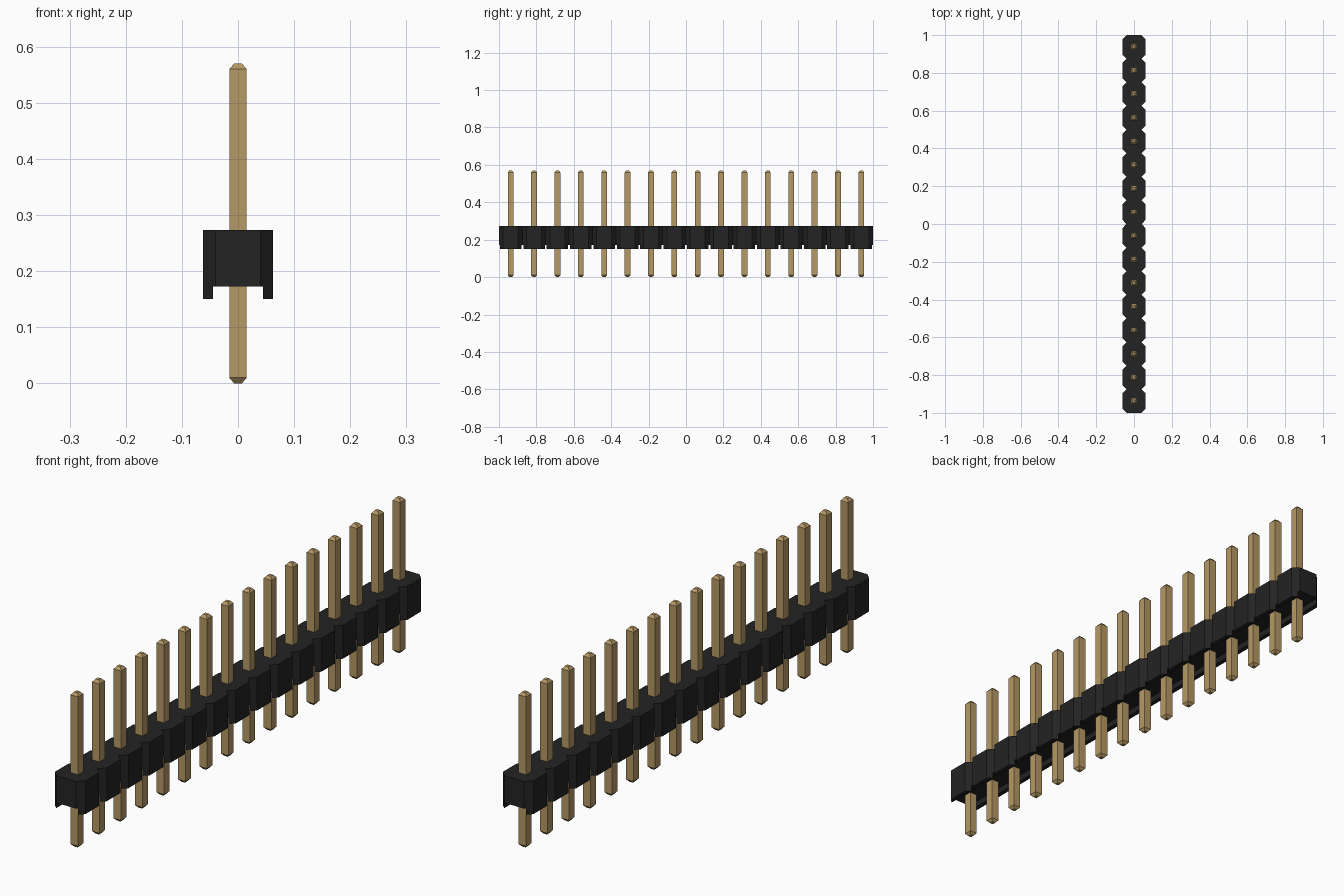
import bpy, bmesh

if "Cube" in bpy.data.objects:
    bpy.data.objects.remove(bpy.data.objects["Cube"])

PINS, PITCH = 16, 0.125
HALF = PITCH / 2


def material(name, rgb):
    m = bpy.data.materials.new(name)
    m.diffuse_color = (*rgb, 1)
    m.use_nodes = True
    m.node_tree.nodes["Principled BSDF"].inputs["Base Color"].default_value = m.diffuse_color
    return m


def make_object(name, bm, mat):
    bmesh.ops.recalc_face_normals(bm, faces=bm.faces)
    mesh = bpy.data.meshes.new(name)
    bm.to_mesh(mesh)
    bm.free()
    mesh.materials.append(mat)
    ob = bpy.data.objects.new(name, mesh)
    bpy.context.collection.objects.link(ob)
    return ob


def loft(bm, rings):
    """Join outlines (lists of points) into a closed solid."""
    rings = [[bm.verts.new(p) for p in r] for r in rings]
    for a, b in zip(rings, rings[1:]):
        n = len(a)
        for i in range(n):
            bm.faces.new((a[i], a[(i + 1) % n], b[(i + 1) % n], b[i]))
    bm.faces.new(rings[0][::-1])
    bm.faces.new(rings[-1])


def square(h, z):
    return [(-h, -h, z), (h, -h, z), (h, h, z), (-h, h, z)]


black = material("black plastic", (0.017, 0.017, 0.017))
gold = material("dull gold", (0.47, 0.32, 0.13))
centres = [(i - (PINS - 1) / 2) * PITCH for i in range(PINS)]

# Housing: one notched outline, extruded upwards
side = [(0.040, -1.0)]
for y in centres:
    side += [(0.062, y - 0.040), (0.062, y + 0.040), (0.040, y + HALF)]
outline = side + [(-x, y) for x, y in reversed(side)]
bm = bmesh.new()
loft(bm, [[(x, y, z) for x, y in outline] for z in (0.15, 0.273)])
housing = make_object("housing", bm, black)

# Groove along the underside leaves small feet on both sides
bm = bmesh.new()
loft(bm, [[(x, y, z) for x, y in ((-0.045, -1.1), (0.045, -1.1), (0.045, 1.1), (-0.045, 1.1))]
          for z in (0.10, 0.173)])
cutter = make_object("groove_cutter", bm, black)
cutter.hide_render = True
mod = housing.modifiers.new("groove", 'BOOLEAN')
mod.operation, mod.solver, mod.object = 'DIFFERENCE', 'EXACT', cutter
bpy.context.view_layer.objects.active = housing
bpy.ops.object.modifier_apply(modifier=mod.name)
bpy.data.objects.remove(cutter)

# Square pins with tapered tips
bm = bmesh.new()
loft(bm, [square(0.007, 0), square(0.0155, 0.01), square(0.0155, 0.56), square(0.007, 0.57)])
pin = make_object("pin", bm, gold)
pin.location.y = centres[0]
for i, y in enumerate(centres[1:], 2):
    copy = pin.copy()
    copy.name = f"pin_{i}"
    copy.location.y = y
    bpy.context.collection.objects.link(copy)
